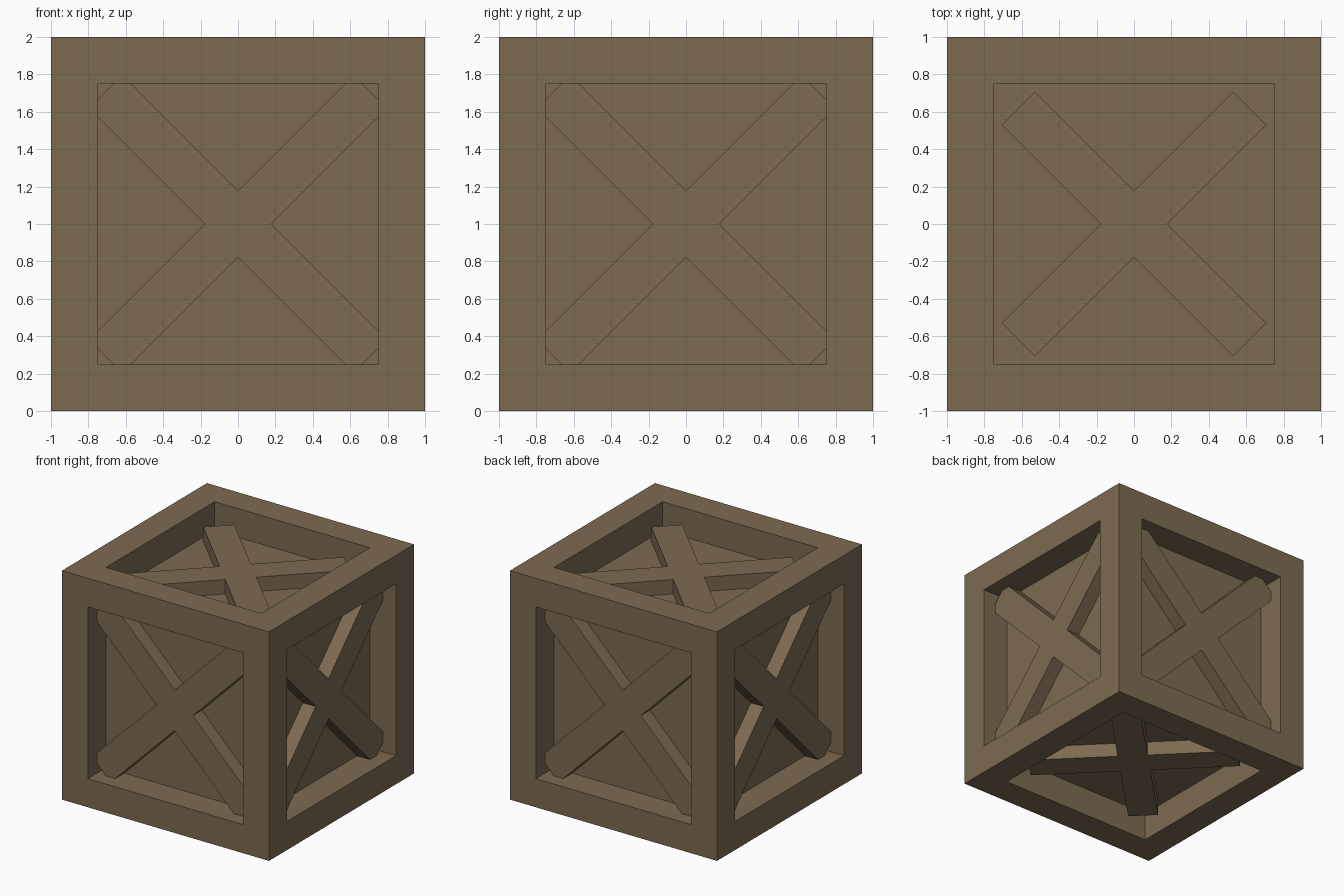
import bpy
import bmesh
from math import pi
from mathutils import Matrix, Vector

default = bpy.data.objects.get("Cube")
if default:
    bpy.data.objects.remove(default, do_unlink=True)

CENTRE = Vector((0, 0, 1))
BAR = 0.25            # frame bar width and recess depth
HALF_PLANK = 0.125    # half the plank width, also the plank thickness

wood = bpy.data.materials.new("brown_wood")
wood.use_nodes = True
colour = (0.205, 0.147, 0.084, 1)
wood.diffuse_color = colour
wood.node_tree.nodes["Principled BSDF"].inputs["Base Color"].default_value = colour


def add_object(name, bm, matrix=Matrix()):
    bmesh.ops.recalc_face_normals(bm, faces=bm.faces)
    mesh = bpy.data.meshes.new(name)
    bm.to_mesh(mesh)
    bm.free()
    mesh.materials.append(wood)
    obj = bpy.data.objects.new(name, mesh)
    obj.matrix_world = Matrix.Translation(CENTRE) @ matrix
    bpy.context.collection.objects.link(obj)
    return obj


# Outer frame: a cube with a square opening sunk into every side
bm = bmesh.new()
bmesh.ops.create_cube(bm, size=2)
sides = list(bm.faces)
bmesh.ops.inset_individual(bm, faces=sides, thickness=BAR, use_even_offset=True)
for face in sides:
    inward = -face.normal * BAR
    rim = list(face.verts)
    ring = bmesh.ops.extrude_face_region(bm, geom=[face])["geom"]
    moved = [v for v in ring if isinstance(v, bmesh.types.BMVert)]
    bmesh.ops.translate(bm, verts=moved, vec=inward)
    floors = [f for f in ring if isinstance(f, bmesh.types.BMFace)]
    if face.is_valid:
        floors.append(face)
    bmesh.ops.delete(bm, geom=floors, context="FACES_ONLY")
bmesh.ops.remove_doubles(bm, verts=bm.verts, dist=0.0001)
add_object("frame", bm)

# Inner box: the recessed panels
bm = bmesh.new()
bmesh.ops.create_cube(bm, size=2 - 2 * BAR)
add_object("inner_panels", bm)


def add_brace(name, half_length, matrix):
    """Diagonal cross of two planks, standing on the panel at local +z."""
    bm = bmesh.new()
    w, base = HALF_PLANK, 1 - BAR
    points = []
    for k in range(4):
        turn = Matrix.Rotation(pi / 4 + k * pi / 2, 3, "Z")
        for x, y in ((half_length, -w), (half_length, w), (w, w)):
            points.append(turn @ Vector((x, y, base)))
    face = bm.faces.new([bm.verts.new(p) for p in points])
    top = bmesh.ops.extrude_face_region(bm, geom=[face])["geom"]
    bmesh.ops.translate(bm, vec=(0, 0, w),
                        verts=[v for v in top if isinstance(v, bmesh.types.BMVert)])
    add_object(name, bm, matrix)


# Short braces on top and bottom, longer ones running into the frame on the sides
add_brace("top_brace", 0.875, Matrix())
add_brace("bottom_brace", 0.875, Matrix.Rotation(pi, 4, "X"))
for k, side in enumerate(("front", "left", "back", "right")):
    tilt = Matrix.Rotation(k * pi / 2, 4, "Z") @ Matrix.Rotation(pi / 2, 4, "X")
    add_brace(side + "_brace", 1.0, tilt)
